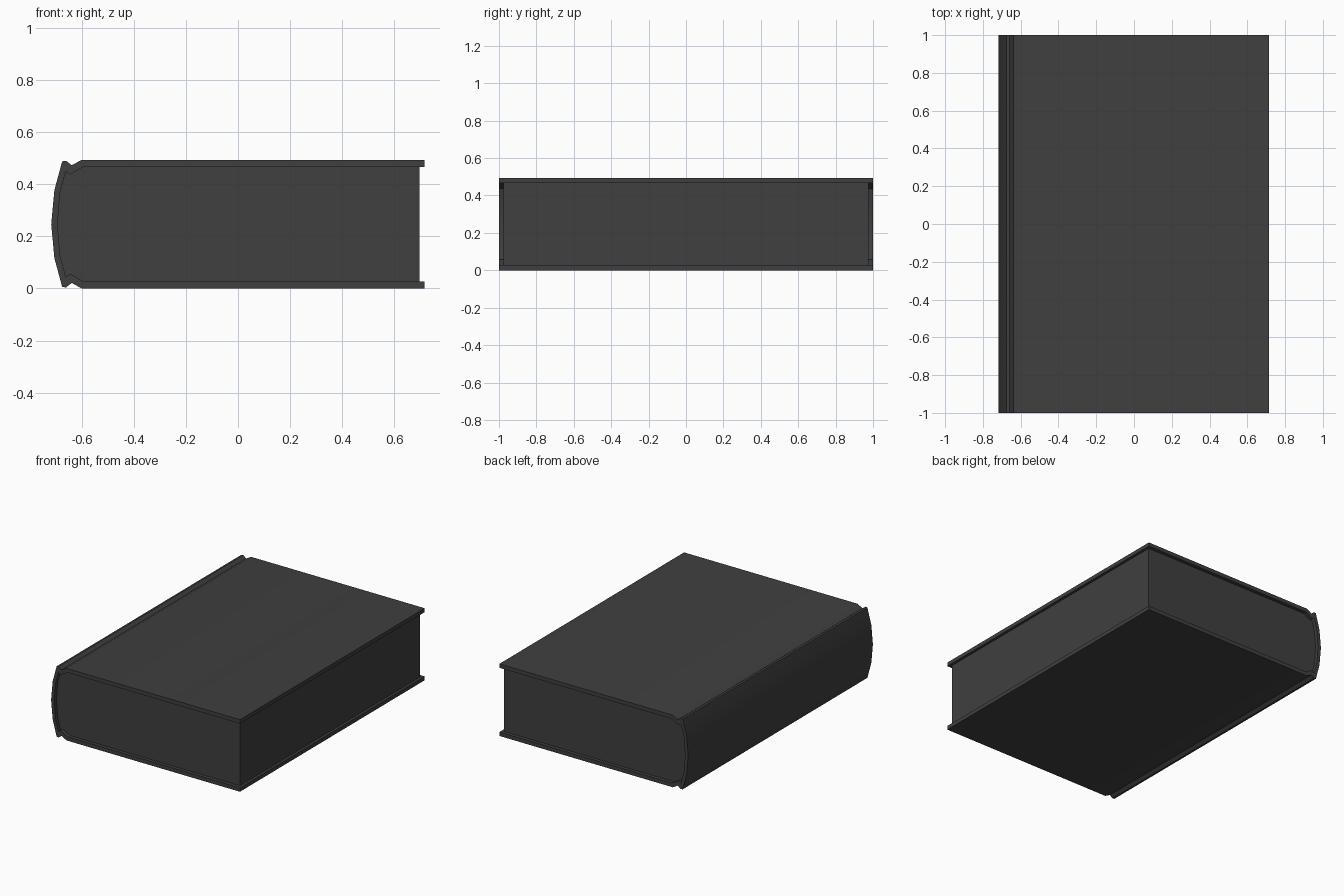
import bpy, bmesh, math

if "Cube" in bpy.data.objects:
    bpy.data.objects.remove(bpy.data.objects["Cube"])

MID = 0.247  # mid height of the book

# Upper half profiles (x, z), fore edge to the middle of the spine
OUTER = [(0.715, 0.494), (-0.60, 0.494), (-0.638, 0.473), (-0.66, 0.490),
         (-0.675, 0.488), (-0.705, 0.377), (-0.717, MID)]
INNER = [(0.715, 0.467), (-0.594, 0.467), (-0.645, 0.437), (-0.661, 0.450),
         (-0.683, 0.368), (-0.693, MID)]


def mirrored(half):
    return half + [(x, 2 * MID - z) for x, z in reversed(half[:-1])]


def extrude_profile(name, points, half_depth, material):
    bm = bmesh.new()
    face = bm.faces.new([bm.verts.new((x, -half_depth, z)) for x, z in points])
    ext = bmesh.ops.extrude_face_region(bm, geom=[face])
    moved = [v for v in ext["geom"] if isinstance(v, bmesh.types.BMVert)]
    bmesh.ops.translate(bm, verts=moved, vec=(0, 2 * half_depth, 0))
    bmesh.ops.recalc_face_normals(bm, faces=bm.faces)
    mesh = bpy.data.meshes.new(name)
    bm.to_mesh(mesh)
    bm.free()
    mesh.materials.append(material)
    obj = bpy.data.objects.new(name, mesh)
    bpy.context.collection.objects.link(obj)
    bpy.ops.object.select_all(action='DESELECT')
    obj.select_set(True)
    bpy.context.view_layer.objects.active = obj
    bpy.ops.object.shade_smooth_by_angle(angle=math.radians(30))
    return obj


dark = bpy.data.materials.new("dark_grey")
dark.diffuse_color = (0.05, 0.05, 0.05, 1)
dark.use_nodes = True
dark.node_tree.nodes["Principled BSDF"].inputs["Base Color"].default_value = dark.diffuse_color

# Hard cover: boards, hinge grooves and rounded spine in one strip
extrude_profile("cover", mirrored(OUTER) + mirrored(INNER)[::-1], 1.0, dark)

# Page block filling the cover, set back from its three open edges
pages = [(0.697, INNER[0][1])] + INNER[1:]
extrude_profile("page_block", mirrored(pages), 0.976, dark)
